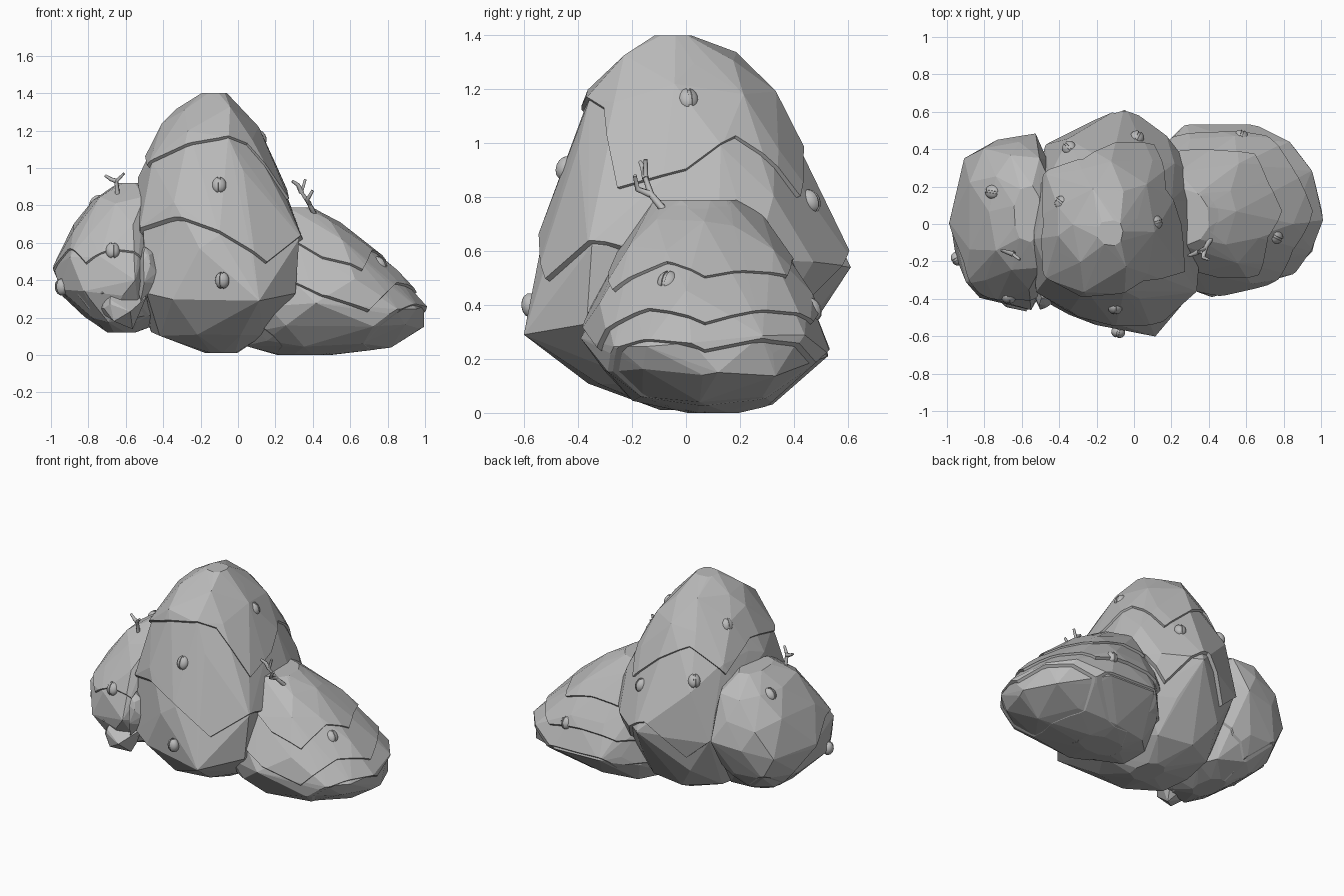
import bpy, bmesh, math, random
from mathutils import Vector
from mathutils.bvhtree import BVHTree

if "Cube" in bpy.data.objects:
    bpy.data.objects.remove(bpy.data.objects["Cube"])
random.seed(7)

stone = bpy.data.materials.new("stone_grey")
stone.use_nodes = True
stone.diffuse_color = (0.5, 0.5, 0.5, 1)
stone.node_tree.nodes["Principled BSDF"].inputs["Base Color"].default_value = (0.5, 0.5, 0.5, 1)


def finish(name, bm):
    mesh = bpy.data.meshes.new(name)
    bm.to_mesh(mesh)
    bm.free()
    mesh.materials.append(stone)
    obj = bpy.data.objects.new(name, mesh)
    bpy.context.collection.objects.link(obj)
    return obj


def hull(points):
    bm = bmesh.new()
    for p in points:
        bm.verts.new(p)
    res = bmesh.ops.convex_hull(bm, input=bm.verts[:])
    loose = {g for g in res["geom_interior"] + res["geom_unused"] if isinstance(g, bmesh.types.BMVert)}
    bmesh.ops.delete(bm, geom=list(loose), context="VERTS")
    bmesh.ops.recalc_face_normals(bm, faces=bm.faces[:])
    return bm


def soft(v):
    """Pushes a sine or cosine outward so that rings are a little squarer."""
    return math.copysign(abs(v) ** 0.82, v)


def rock_points(rings, sides, corners):
    """Jittered points on rings given as (z, x0, x1, y0, y1), plus jutting corners."""
    points = [Vector(c) for c in corners]
    for k, (z, x0, x1, y0, y1) in enumerate(rings):
        edge = k in (0, len(rings) - 1)
        for i in range(sides):
            a = math.tau * (i + 0.5 * (k % 2) + random.uniform(-0.2, 0.2)) / sides
            r = random.uniform(0.96, 1.03)
            dz = 0 if edge else random.uniform(-0.03, 0.03)
            points.append(Vector(((x0 + x1) / 2 + (x1 - x0) / 2 * r * soft(math.cos(a)),
                                  (y0 + y1) / 2 + (y1 - y0) / 2 * r * soft(math.sin(a)), z + dz)))
    return points


def crown(center, reach, heights):
    """Solid whose lower side slopes outward and up to zigzag ledge heights."""
    bm = bmesh.new()
    n = len(heights)
    low_mid = bm.verts.new((*center, sum(heights) / n - 0.45))
    top_mid = bm.verts.new((*center, 2))
    low, top = [], []
    for i, h in enumerate(heights):
        a = math.tau * i / n
        x, y = center[0] + reach[0] * math.cos(a), center[1] + reach[1] * math.sin(a)
        low.append(bm.verts.new((x, y, h + 0.07)))
        top.append(bm.verts.new((x, y, 2)))
    for i in range(n):
        j = (i + 1) % n
        bm.faces.new((low_mid, low[j], low[i]))
        bm.faces.new((top_mid, top[i], top[j]))
        bm.faces.new((low[i], low[j], top[j], top[i]))
    bmesh.ops.recalc_face_normals(bm, faces=bm.faces[:])
    return finish("ledge_cutter", bm)


def boulder(name, points, center, reach, tiers):
    """Faceted core plus overhanging layers, each (width, reach factor, ledge heights)."""
    def widened(f):
        return [Vector((center[0] + (p.x - center[0]) * f, center[1] + (p.y - center[1]) * f, p.z))
                for p in points]

    finish(name, hull(widened(0.97)))
    for k, (width, spread, heights) in enumerate(tiers):
        layer = finish(f"{name}_layer_{k + 1}", hull(widened(width)))
        cutter = crown(center, [r * spread for r in reach], heights)
        mod = layer.modifiers.new("ledge", "BOOLEAN")
        mod.operation, mod.solver, mod.object = "INTERSECT", "EXACT", cutter
        bpy.context.view_layer.update()
        graph = bpy.context.evaluated_depsgraph_get()
        cut = bpy.data.meshes.new_from_object(layer.evaluated_get(graph))
        layer.modifiers.clear()
        layer.data = cut
        bpy.data.objects.remove(cutter)
    surface = hull(widened(1.02))
    tree = BVHTree.FromBMesh(surface)
    surface.free()
    return tree


# Tall middle boulder, with broad front corners and jutting points
main = boulder("middle_boulder", rock_points([
    (0.01, -0.18, 0.0, -0.1, 0.15), (0.12, -0.48, 0.15, -0.38, 0.35),
    (0.3, -0.55, 0.3, -0.55, 0.47), (0.55, -0.56, 0.35, -0.55, 0.55),
    (0.8, -0.54, 0.28, -0.49, 0.5), (1.0, -0.5, 0.22, -0.43, 0.41),
    (1.18, -0.4, 0.12, -0.36, 0.31), (1.31, -0.32, 0.02, -0.24, 0.18),
    (1.4, -0.19, -0.06, -0.11, 0.02)], 9, [
    (0.32, -0.38, 0.33), (0.34, -0.36, 0.62), (-0.5, -0.42, 0.33), (-0.52, -0.36, 0.68),
    (0.12, -0.62, 0.29), (-0.05, 0.63, 0.54), (0.34, 0.12, 0.64), (-0.53, -0.08, 0.95),
    (-0.39, -0.06, 1.24), (0.1, -0.04, 1.22), (0.25, -0.08, 0.87), (-0.47, 0.42, 0.5),
    (-0.1, -0.55, 0.64)]), (-0.1, 0), (0.66, 0.78), [
    (1.01, 1, (0.64, 0.8, 0.45, 0.68, 0.4, 0.62, 0.42, 0.68, 0.9, 0.8, 0.52, 0.7)),
    (1.055, 0.9, (0.98, 1.26, 0.78, 1.1, 1.3, 0.92, 1.2, 1.05, 1.3, 1.5, 1.5, 0.82))])

# Low boulder on the left
left = boulder("left_boulder", rock_points([
    (0.0, 0.2, 0.5, 0.0, 0.2), (0.06, 0.0, 0.83, -0.2, 0.33),
    (0.14, 0.0, 0.99, -0.33, 0.48), (0.26, 0.0, 1.0, -0.38, 0.52),
    (0.43, 0.0, 0.84, -0.34, 0.46), (0.59, 0.0, 0.66, -0.23, 0.36),
    (0.72, 0.1, 0.54, -0.15, 0.26), (0.79, 0.15, 0.4, -0.1, 0.18)], 10, [
    (1.01, 0.02, 0.26), (1.01, 0.12, 0.15), (0.83, 0.05, 0.04), (0.92, 0.33, 0.22),
    (0.63, 0.54, 0.21), (0.28, 0.54, 0.22), (0.81, -0.28, 0.22)]), (0.45, 0.07), (0.68, 0.62), [
    (1.0, 1, (0.26, 0.31, 0.23, 0.31, 0.25, 0.28, 0.28, 0.28, 0.19, 0.29, 0.17, 0.31)),
    (1.045, 0.95, (0.37, 0.47, 0.37, 0.48, 0.4, 0.4, 0.4, 0.4, 0.5, 0.36, 0.25, 0.49)),
    (1.1, 0.78, (0.62, 0.7, 0.56, 0.69, 0.6, 0.6, 0.6, 0.6, 0.74, 0.58, 0.45, 0.77))])

# Rounded boulder on the right
right = boulder("right_boulder", rock_points([
    (0.12, -0.7, -0.55, -0.15, 0.1), (0.19, -0.82, -0.42, -0.35, 0.27),
    (0.34, -0.96, -0.4, -0.44, 0.38), (0.5, -0.97, -0.4, -0.42, 0.45),
    (0.67, -0.89, -0.4, -0.36, 0.44), (0.82, -0.77, -0.42, -0.25, 0.36),
    (0.92, -0.64, -0.5, -0.1, 0.2)], 9, [
    (-0.98, 0.0, 0.45), (-0.85, 0.36, 0.5), (-0.53, 0.47, 0.55), (-0.55, -0.46, 0.4)]),
    (-0.66, 0), (0.42, 0.6), [
    (1.0, 1, (0.3, 0.3, 0.32, 0.25, 0.35, 0.27, 0.4, 0.26, 0.42, 0.24, 0.4, 0.3)),
    (1.03, 1, (0.5, 0.5, 0.38, 0.3, 0.38, 0.32, 0.5, 0.72, 0.58, 0.74, 0.6, 0.7))])

# Broken crags along the foot of the right boulder
for k, (spot, size) in enumerate([
        ((-0.6, -0.37, 0.25), (0.13, 0.1, 0.12)), ((-0.74, -0.33, 0.33), (0.12, 0.09, 0.1)),
        ((-0.5, -0.38, 0.42), (0.08, 0.08, 0.16))]):
    chips = []
    for _ in range(20):
        d = Vector([random.gauss(0, 1) for _ in range(3)]).normalized()
        chips.append([c + s * v for c, s, v in zip(spot, size, d)])
    finish(f"crag_{k + 1}", hull(chips))


# Grooved shells fixed to the rock
def shell(name, tree, spot):
    point, normal, _, _ = tree.find_nearest(Vector(spot))
    bm = bmesh.new()
    bmesh.ops.create_uvsphere(bm, u_segments=14, v_segments=9, radius=1)
    band = [f for f in bm.faces if abs(f.calc_center_median().z) < 0.05]
    bmesh.ops.inset_region(bm, faces=band, thickness=0.03, depth=-0.12)
    obj = finish(name, bm)
    obj.scale = (0.046, 0.034, 0.038)
    obj.rotation_euler = normal.to_track_quat("Y", "X").to_euler()
    obj.location = point - normal * 0.01
    bpy.ops.object.select_all(action="DESELECT")
    obj.select_set(True)
    bpy.context.view_layer.objects.active = obj
    bpy.ops.object.shade_smooth_by_angle(angle=math.radians(35))


for label, tree, spots in [
        ("middle", main, [(0.16, 0.02, 1.19), (0.03, 0.49, 0.8), (-0.1, -0.48, 0.92),
                          (-0.08, -0.56, 0.4), (-0.35, 0.41, 0.89), (-0.41, 0.13, 1.19)]),
        ("left", left, [(0.76, -0.07, 0.49), (0.57, 0.46, 0.38)]),
        ("right", right, [(-0.67, -0.42, 0.57), (-0.97, -0.2, 0.36), (-0.75, 0.17, 0.81)])]:
    for k, spot in enumerate(spots):
        shell(f"{label}_shell_{k + 1}", tree, spot)


# Branching twigs
def twig(name, strokes):
    curve = bpy.data.curves.new(name, "CURVE")
    curve.dimensions = "3D"
    curve.bevel_depth, curve.bevel_resolution = 0.013, 1
    curve.use_fill_caps = True
    for stroke in strokes:
        line = curve.splines.new("POLY")
        line.points.add(len(stroke) - 1)
        for k, (p, co) in enumerate(zip(line.points, stroke)):
            p.co = (*co, 1)
            p.radius = 1.1 - 0.5 * k / (len(stroke) - 1)
    curve.materials.append(stone)
    bpy.context.collection.objects.link(bpy.data.objects.new(name, curve))


fork = (0.34, -0.15, 0.87)
twig("left_twig", [
    [(0.41, -0.08, 0.75), (0.38, -0.13, 0.81), fork, (0.36, -0.15, 0.94)],
    [fork, (0.32, -0.16, 0.91), (0.29, -0.17, 0.93)],
    [(0.38, -0.13, 0.81), (0.37, -0.18, 0.83), (0.4, -0.19, 0.88)]])
fork = (-0.65, -0.16, 0.93)
twig("right_twig", [
    [(-0.64, -0.15, 0.82), fork, (-0.61, -0.19, 0.97)],
    [fork, (-0.68, -0.15, 0.94), (-0.71, -0.14, 0.96)]])
